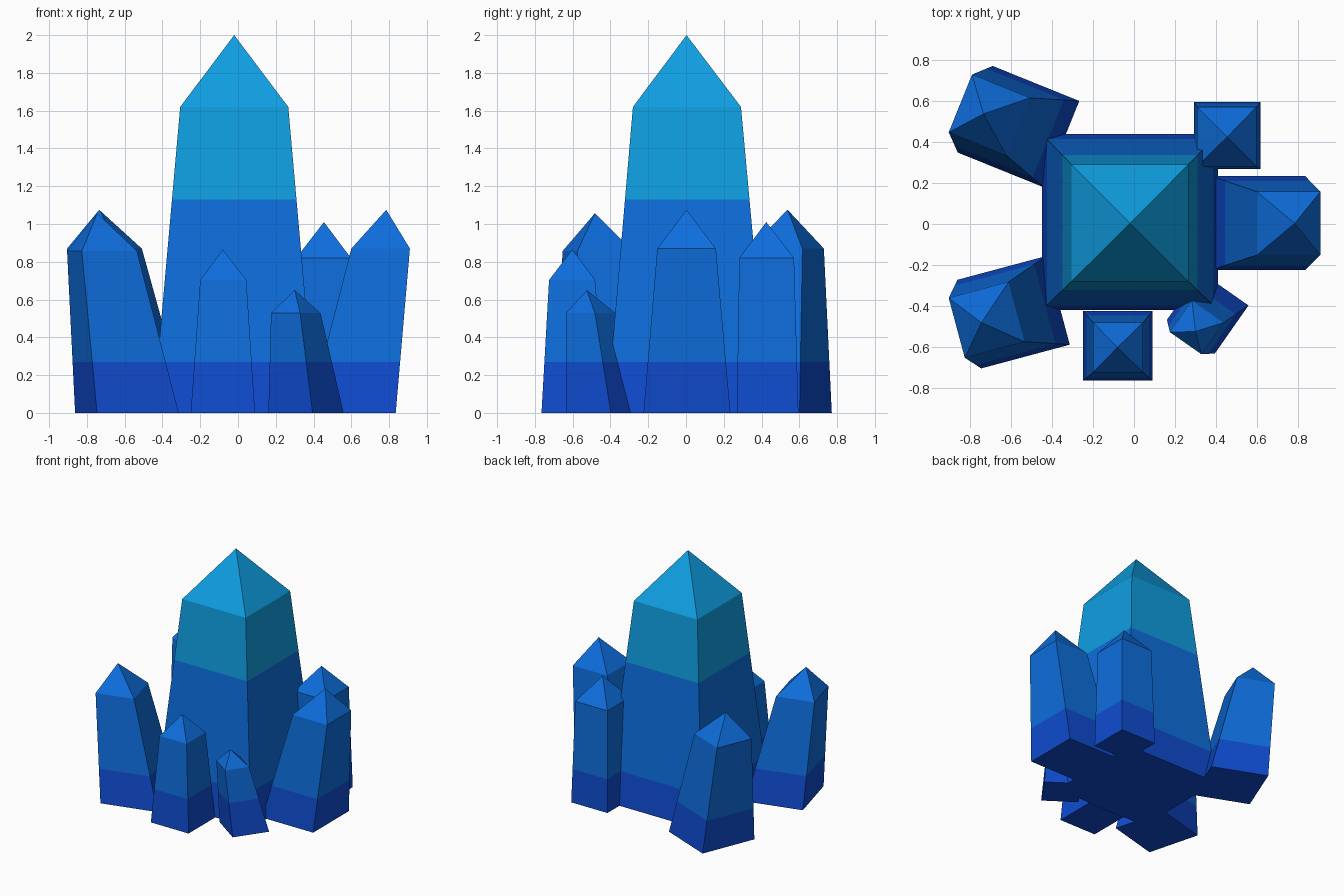
import bpy, bmesh, math
from mathutils import Vector

if "Cube" in bpy.data.objects:
    bpy.data.objects.remove(bpy.data.objects["Cube"])


def material(name, r, g, b):
    """Flat colour given as display 0-255 values, stored as linear."""
    lin = [((c / 255 + 0.055) / 1.055) ** 2.4 if c > 10 else c / 255 / 12.92 for c in (r, g, b)]
    m = bpy.data.materials.new(name)
    m.diffuse_color = (*lin, 1)
    m.use_nodes = True
    m.node_tree.nodes["Principled BSDF"].inputs["Base Color"].default_value = m.diffuse_color
    return m


MATS = [material("deep blue", 15, 76, 208),
        material("mid blue", 14, 110, 222),
        material("bright cyan", 15, 158, 225)]
BANDS = (0.27, 1.13)  # heights where the colour changes


def crystal(name, base, base_half, ring, ring_half, ring_z, apex, angle=0):
    """Leaning tapered square column with a pyramid tip, coloured by height."""
    bm = bmesh.new()

    def square(centre, half, z):
        pts = []
        for k in range(4):
            a = math.radians(angle + 45 + 90 * k)
            r = half * math.sqrt(2)
            pts.append(bm.verts.new((centre[0] + r * math.cos(a), centre[1] + r * math.sin(a), z)))
        return pts

    low = square(base, base_half, 0)
    top = square(ring, ring_half, ring_z)
    tip = bm.verts.new(apex)
    bm.faces.new(low[::-1])
    for k in range(4):
        n = (k + 1) % 4
        bm.faces.new((low[k], low[n], top[n], top[k]))
        bm.faces.new((top[k], top[n], tip))

    # cut clean colour lines, then colour each face by its height
    for z in BANDS:
        bmesh.ops.bisect_plane(bm, geom=bm.verts[:] + bm.edges[:] + bm.faces[:],
                               plane_co=Vector((0, 0, z)), plane_no=Vector((0, 0, 1)))
    bmesh.ops.recalc_face_normals(bm, faces=bm.faces[:])
    for f in bm.faces:
        f.material_index = sum(f.calc_center_median().z > z for z in BANDS)

    mesh = bpy.data.meshes.new(name)
    bm.to_mesh(mesh)
    bm.free()
    for m in MATS:
        mesh.materials.append(m)
    bpy.context.collection.objects.link(bpy.data.objects.new(name, mesh))


# tall centre crystal
crystal("main_crystal", (-0.02, 0.01), 0.43, (-0.02, 0.005), 0.286, 1.62, (-0.02, 0.003, 2.0))
# large crystals leaning outward
crystal("right_crystal", (0.605, 0.005), 0.23, (0.755, 0.003), 0.155, 0.87, (0.785, 0.003, 1.075))
crystal("back_left_crystal", (-0.564, 0.475), 0.228, (-0.707, 0.532), 0.152, 0.87,
        (-0.735, 0.538, 1.075), -22)
crystal("front_left_crystal", (-0.588, -0.431), 0.224, (-0.72, -0.468), 0.151, 0.857,
        (-0.745, -0.482, 1.057), 15)
# small upright crystals
crystal("back_right_crystal", (0.455, 0.432), 0.163, (0.453, 0.427), 0.145, 0.82, (0.455, 0.425, 1.01))
crystal("front_crystal", (-0.08, -0.595), 0.17, (-0.078, -0.603), 0.122, 0.703, (-0.08, -0.602, 0.865))
# smallest crystal, leaning forward
crystal("front_right_crystal", (0.36, -0.433), 0.143, (0.306, -0.505), 0.094, 0.528,
        (0.30, -0.525, 0.65), -35)
